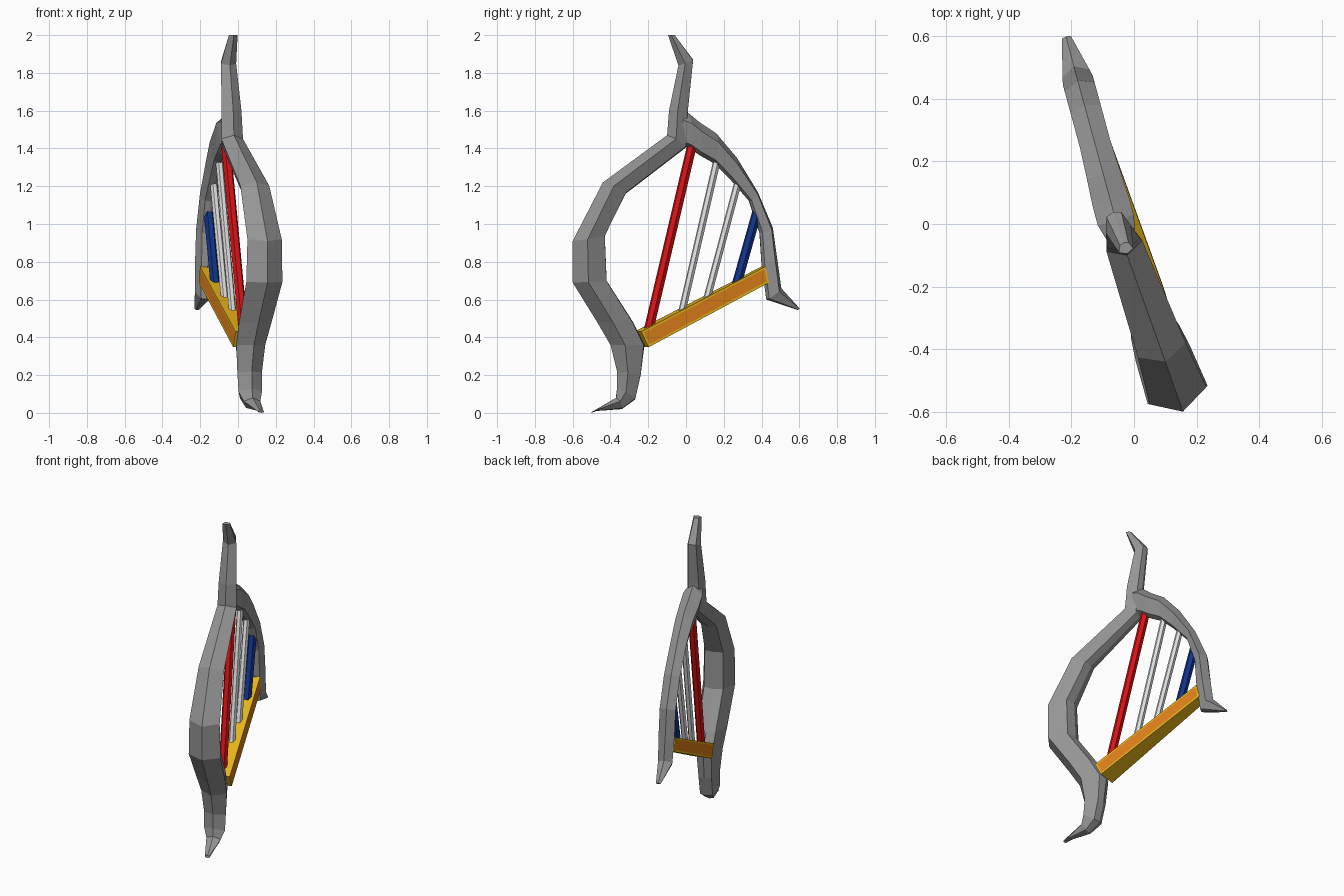
import bpy, bmesh, math
from mathutils import Vector

if "Cube" in bpy.data.objects:
    bpy.data.objects.remove(bpy.data.objects["Cube"])


def material(name, rgb):
    m = bpy.data.materials.new(name)
    m.diffuse_color = (*rgb, 1)
    m.use_nodes = True
    m.node_tree.nodes["Principled BSDF"].inputs["Base Color"].default_value = m.diffuse_color
    return m


GREY = material("stone grey", (0.30, 0.30, 0.30))
GOLD = material("gold", (0.80, 0.46, 0.01))
ORANGE = material("orange", (0.75, 0.22, 0.01))
RED = material("red", (0.70, 0.006, 0.008))
WHITE = material("white", (0.75, 0.75, 0.75))
BLUE = material("blue", (0.006, 0.035, 0.26))

TURN = math.radians(17)                      # the harp stands turned about z
SIDE = Vector((math.cos(TURN), math.sin(TURN), 0))


def plane_x(y):
    """x of the harp's middle plane, slightly bowed."""
    return -0.055 - (0.36 if y < 0 else 0.27) * y


def bar_x(y):
    """x of the straight bar's centre line."""
    return 0.035 + (y + 0.22) / 0.64 * -0.205


def finish(bm, name, mats):
    bmesh.ops.recalc_face_normals(bm, faces=bm.faces[:])
    me = bpy.data.meshes.new(name)
    bm.to_mesh(me)
    bm.free()
    for m in mats:
        me.materials.append(m)
    ob = bpy.data.objects.new(name, me)
    bpy.context.collection.objects.link(ob)
    return ob


def loft(bm, rings):
    """Skin a list of closed rings and cap both ends."""
    rows = [[bm.verts.new(p) for p in r] for r in rings]
    n = len(rows[0])
    for a, b in zip(rows, rows[1:]):
        for i in range(n):
            j = (i + 1) % n
            bm.faces.new((a[i], a[j], b[j], b[i]))
    bm.faces.new(rows[0])
    bm.faces.new(rows[-1])


def limb(name, stations):
    """Six-sided limb; a station is outer y, z, inner y, z, half width."""
    section = [(0, 0), (0.3, 1), (0.9, 0.6), (1, 0), (0.9, -0.6), (0.3, -1)]
    rings = []
    for oy, oz, iy, iz, w in stations:
        cx = plane_x((oy + iy) / 2)
        ring = []
        for t, s in section:
            y, z = oy + (iy - oy) * t, oz + (iz - oz) * t
            x = cx - math.tan(TURN) * (y - (oy + iy) / 2)
            ring.append(Vector((x, y, z)) + SIDE * w * s)
        rings.append(ring)
    bm = bmesh.new()
    loft(bm, rings)
    finish(bm, name, [GREY])


# soundbox: foot, belly, shoulder and crest horn
limb("soundbox_and_horn", [
    (-0.50, 0.00, -0.49, 0.01, 0.015),
    (-0.37, 0.08, -0.34, 0.02, 0.045),
    (-0.365, 0.13, -0.27, 0.07, 0.065),
    (-0.365, 0.22, -0.24, 0.20, 0.068),
    (-0.40, 0.36, -0.22, 0.36, 0.08),
    (-0.47, 0.48, -0.28, 0.48, 0.09),
    (-0.60, 0.69, -0.42, 0.70, 0.10),
    (-0.60, 0.91, -0.43, 0.94, 0.095),
    (-0.44, 1.22, -0.32, 1.16, 0.08),
    (-0.10, 1.47, 0.00, 1.405, 0.06),
    (-0.09, 1.60, 0.01, 1.60, 0.055),
    (-0.04, 1.84, 0.038, 1.87, 0.042),
    (-0.095, 2.00, -0.06, 2.00, 0.024),
])

# curved neck ending in a flared tip
limb("neck", [
    (-0.02, 1.60, -0.05, 1.43, 0.05),
    (0.01, 1.59, 0.02, 1.40, 0.06),
    (0.07, 1.54, 0.07, 1.365, 0.06),
    (0.16, 1.48, 0.15, 1.32, 0.055),
    (0.27, 1.35, 0.23, 1.24, 0.05),
    (0.38, 1.17, 0.335, 1.12, 0.05),
    (0.46, 0.98, 0.39, 0.95, 0.05),
    (0.485, 0.80, 0.40, 0.78, 0.05),
    (0.505, 0.66, 0.425, 0.60, 0.045),
    (0.60, 0.555, 0.59, 0.545, 0.015),
])

# tapered bar with orange panels inset on both long sides
bm = bmesh.new()
rings = []
for (ty, tz), (by, bz), w in [((-0.255, 0.43), (-0.215, 0.348), 0.062),
                              ((0.41, 0.775), (0.43, 0.69), 0.036)]:
    rings.append([Vector((bar_x(y), y, z)) + SIDE * s * w
                  for y, z, s in [(ty, tz, 1), (by, bz, 1), (by, bz, -1), (ty, tz, -1)]])
loft(bm, rings)
bm.normal_update()
sides = [f for f in bm.faces if abs(f.normal.dot(SIDE)) > 0.8]
bmesh.ops.inset_individual(bm, faces=sides, thickness=0.016)
for f in sides:
    f.material_index = 1
finish(bm, "string_bar", [GOLD, ORANGE])

# strings: top y, z, bottom y, z, radius, colour
for name, ty, tz, by, bz, r, mat in [
        ("red_string", 0.03, 1.41, -0.20, 0.43, 0.026, RED),
        ("long_white_string", 0.165, 1.34, -0.025, 0.52, 0.02, WHITE),
        ("short_white_string", 0.275, 1.22, 0.11, 0.60, 0.02, WHITE),
        ("blue_string", 0.375, 1.06, 0.265, 0.67, 0.026, BLUE)]:
    top = Vector((plane_x(ty), ty, tz))
    bottom = Vector((bar_x(by), by, bz))
    across = (top - bottom).normalized().cross(SIDE)
    bm = bmesh.new()
    loft(bm, [[c + SIDE * r * math.cos(a) + across * r * math.sin(a)
               for a in [math.pi / 3 * k for k in range(6)]] for c in (bottom, top)])
    finish(bm, name, [mat])
